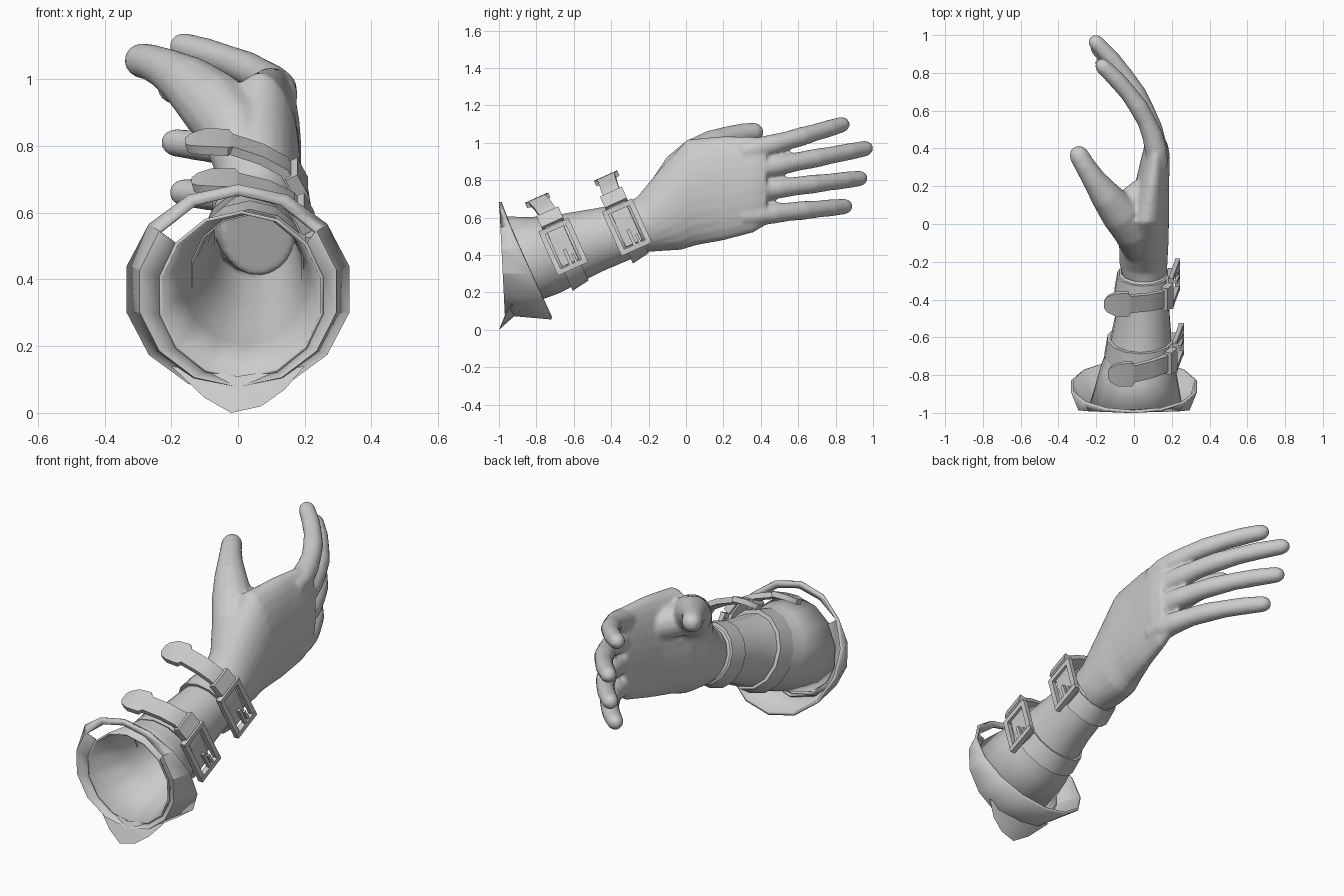
import bpy, bmesh, math
from mathutils import Vector

if "Cube" in bpy.data.objects:
    bpy.data.objects.remove(bpy.data.objects["Cube"])

grey = bpy.data.materials.new("plain_grey")
grey.diffuse_color = (0.6, 0.6, 0.6, 1)
grey.use_nodes = True
grey.node_tree.nodes["Principled BSDF"].inputs["Base Color"].default_value = grey.diffuse_color

U = Vector((0, -0.41, 0.912))   # across the tilted forearm
A = Vector((0, 0.912, 0.41))    # along the forearm


def finish(name, bm, angle=35):
    bmesh.ops.recalc_face_normals(bm, faces=bm.faces)
    me = bpy.data.meshes.new(name)
    bm.to_mesh(me)
    bm.free()
    for p in me.polygons:
        p.use_smooth = True
    me.set_sharp_from_angle(angle=math.radians(angle))
    me.materials.append(grey)
    ob = bpy.data.objects.new(name, me)
    bpy.context.collection.objects.link(ob)
    return ob


def loft(bm, rings, caps=True, wrap=False):
    vs = [[bm.verts.new(p) for p in r] for r in rings]
    n = len(vs[0])
    pairs = list(zip(vs, vs[1:])) + ([(vs[-1], vs[0])] if wrap else [])
    faces = []
    for a, b in pairs:
        for i in range(n):
            j = (i + 1) % n
            faces.append(bm.faces.new((a[i], a[j], b[j], b[i])))
    if caps and not wrap:
        bm.faces.new(vs[0][::-1])
        bm.faces.new(vs[-1])
    return faces


def oval(x, y, z, rx, rz, tilt=0.41, n=14):
    """Oval ring whose upright axis leans back by tilt."""
    up = Vector((0, -tilt, math.sqrt(1 - tilt * tilt)))
    c = Vector((x, y, z))
    return [c + Vector((rx * math.cos(t), 0, 0)) + up * rz * math.sin(t)
            for t in (2 * math.pi * (i + 0.5) / n for i in range(n))]


def tube(bm, pts, radii, n=14):
    """Round-tipped limb through pts."""
    pts = [Vector(p) for p in pts]
    end = (pts[-1] - pts[-2]).normalized()
    r = radii[-1]
    pts += [pts[-1] + end * r * 0.55, pts[-1] + end * r * 0.95]
    radii = list(radii) + [r * 0.82, r * 0.4]
    rings = []
    for i, p in enumerate(pts):
        t = (pts[min(i + 1, len(pts) - 1)] - pts[max(i - 1, 0)]).normalized()
        s = t.cross(Vector((0, 0, 1))).normalized()
        w = s.cross(t)
        rings.append([p + (s * math.cos(k) + w * math.sin(k)) * radii[i]
                      for k in (2 * math.pi * j / n for j in range(n))])
    loft(bm, rings)


# Hand: palm, four fingers and thumb fused into one smooth skin
bm = bmesh.new()
loft(bm, [oval(*s, n=24) for s in (
    (0.06, -0.32, 0.53, 0.11, 0.13, 0.41),
    (0.05, -0.2, 0.565, 0.128, 0.157, 0.4),
    (0.052, -0.08, 0.645, 0.132, 0.225, 0.25),
    (0.064, 0.03, 0.735, 0.122, 0.285, 0.08),
    (0.094, 0.2, 0.757, 0.092, 0.28, 0.0),
    (0.115, 0.36, 0.777, 0.075, 0.258, 0.0),
    (0.118, 0.43, 0.787, 0.06, 0.225, 0.0))])
# fingers: (base z, tip z, tip y, tip x)
for z0, z1, ty, tx in ((0.968, 1.098, 0.835, -0.165), (0.868, 0.97, 0.96, -0.2),
                       (0.757, 0.81, 0.93, -0.19), (0.63, 0.66, 0.85, -0.165)):
    path, rad = [], []
    for k in range(8):
        f = k / 7
        path.append((0.125 + (tx - 0.125) * f ** 1.9, 0.3 + (ty - 0.3) * (f ** 0.93),
                     z0 - 0.02 + (z1 - z0 + 0.02) * f))
        rad.append((0.055, 0.06, 0.056, 0.05, 0.051, 0.046, 0.046, 0.042)[k])
    tube(bm, path, rad)
tube(bm, [(0.03, -0.13, 0.72), (-0.01, -0.03, 0.85), (-0.075, 0.06, 0.925),
          (-0.15, 0.15, 0.99), (-0.215, 0.24, 1.03), (-0.26, 0.31, 1.05), (-0.29, 0.362, 1.056)],
     [0.09, 0.105, 0.105, 0.083, 0.063, 0.055, 0.053])
# webbing between thumb and palm
tube(bm, [(-0.1, 0.08, 0.93), (-0.03, 0.1, 0.9), (0.05, 0.16, 0.88)], [0.08, 0.085, 0.085])
hand = finish("hand", bm, 180)
rm = hand.modifiers.new("fuse", 'REMESH')
rm.mode = 'VOXEL'
rm.voxel_size = 0.0095
rm.use_smooth_shade = True
sm = hand.modifiers.new("soften", 'SMOOTH')
sm.factor = 0.5
sm.iterations = 8

# Sleeve: tapering open shell around the forearm
opening = (0.01, -0.965, 0.352, 0.252, 0.255, 0.08)
bm = bmesh.new()
loft(bm, [oval(*s) for s in (opening, (0.022, -0.76, 0.4, 0.2, 0.22, 0.38),
                             (0.035, -0.65, 0.43, 0.17, 0.195), (0.045, -0.5, 0.478, 0.148, 0.172),
                             (0.05, -0.32, 0.53, 0.132, 0.15), (0.05, -0.25, 0.555, 0.13, 0.145))],
     caps=False)
sleeve = finish("sleeve", bm)
so = sleeve.modifiers.new("thickness", 'SOLIDIFY')
so.thickness = 0.01

# Turned-back cuff: flared outside, lower half joined to the sleeve opening
bm = bmesh.new()
fold = oval(0, -0.983, 0.365, 0.302, 0.288, 0.05)
loft(bm, [oval(0, -0.86, 0.37, 0.342, 0.345), fold], caps=False)
inner = loft(bm, [fold, oval(*opening)], caps=False)
bmesh.ops.delete(bm, geom=[f for f in inner if f.calc_center_median().z > 0.48], context='FACES')
bmesh.ops.remove_doubles(bm, verts=bm.verts, dist=0.0005)
cuff = finish("turned_back_cuff", bm, 25)
so = cuff.modifiers.new("thickness", 'SOLIDIFY')
so.thickness = 0.016

# Drooping lip under the cuff
bm = bmesh.new()
edge = [bm.verts.new(p) for p in ((-0.2, -0.93, 0.14), (-0.1, -0.975, 0.045), (-0.02, -1, 0),
                                  (0.07, -0.99, 0.02), (0.14, -0.97, 0.07), (0.2, -0.93, 0.14))]
front = bm.verts.new((0, -0.955, 0.11))
back = bm.verts.new((0, -0.9, 0.09))
for a, b in zip(edge, edge[1:]):
    bm.faces.new((a, b, front))
    bm.faces.new((b, a, back))
finish("cuff_lip", bm)


def bar(bm, p, q, across, w, h):
    """Rectangular bar from p to q."""
    d = (q - p).normalized()
    side = (across - d * across.dot(d)).normalized()
    nor = d.cross(side)
    loft(bm, [[c + side * w * i + nor * h * j for i, j in ((-1, -1), (1, -1), (1, 1), (-1, 1))]
              for c in (p, q)])


def strap(label, c, cx, rx, rz, dx, ds, dt):
    c = Vector(c)

    def at(x, s, t):
        return Vector((x + dx, 0, 0)) + c + U * (s + ds) + A * t

    # band around the arm
    bm = bmesh.new()
    rings = []
    for t, g in ((-0.05, 0), (-0.05, 0.02), (0.05, 0.014), (0.05, -0.006)):
        p = c + A * t
        rings.append(oval(cx, p.y, p.z, rx + g - t * 0.1, rz + g - t * 0.1))
    loft(bm, rings, wrap=True)
    finish(label + "_band", bm)

    # loose tongue with a rounded end: (x, height, half width)
    pts = ((-0.155, 0.29, 0.022), (-0.14, 0.294, 0.044), (-0.1, 0.3, 0.065), (-0.03, 0.298, 0.068),
           (-0.02, 0.292, 0.048), (0.07, 0.262, 0.048), (0.14, 0.222, 0.048),
           (0.175, 0.15, 0.048), (0.19, 0.05, 0.048), (0.195, -0.08, 0.048))
    bm = bmesh.new()
    rings = []
    for i, (x, s, w) in enumerate(pts):
        a, b = pts[max(i - 1, 0)], pts[min(i + 1, len(pts) - 1)]
        v = Vector((b[0] - a[0], b[1] - a[1])).normalized() * 0.014
        nx, ns = -v.y, v.x
        skew = dt * min(1, max(0, (0.15 - x) / 0.2))
        rings.append([at(x + nx * k, s + ns * k, t + skew)
                      for k, t in ((-1, -w), (1, -w), (1, w), (-1, w))])
    loft(bm, rings)
    finish(label + "_tongue", bm)

    # buckle frame, prong and keeper loop on the outer side
    bm = bmesh.new()
    hi, lo = (0.195, 0.13), (0.23, -0.1)
    X = Vector((1, 0, 0))
    for t in (-0.075, 0.075):
        bar(bm, at(*hi, t), at(*lo, t), A, 0.014, 0.012)
    for e in (hi, lo):
        bar(bm, at(*e, -0.088), at(*e, 0.088), X, 0.014, 0.014)
    finish(label + "_buckle", bm)
    bm = bmesh.new()
    bar(bm, at(0.222, 0.0, 0), at(0.236, -0.105, 0), A, 0.009, 0.008)
    bar(bm, at(0.222, -0.04, 0.03), at(0.234, -0.105, 0.03), A, 0.007, 0.008)
    finish(label + "_prong", bm)
    bm = bmesh.new()
    bar(bm, at(0.16, 0.215, 0), at(0.192, 0.15, 0), A, 0.064, 0.02)
    finish(label + "_keeper", bm)


strap("lower_strap", (0, -0.65, 0.43), 0.035, 0.17, 0.195, 0.02, 0.0, -0.025)
strap("upper_strap", (0, -0.31, 0.535), 0.05, 0.132, 0.15, 0.0, 0.0, 0.01)
